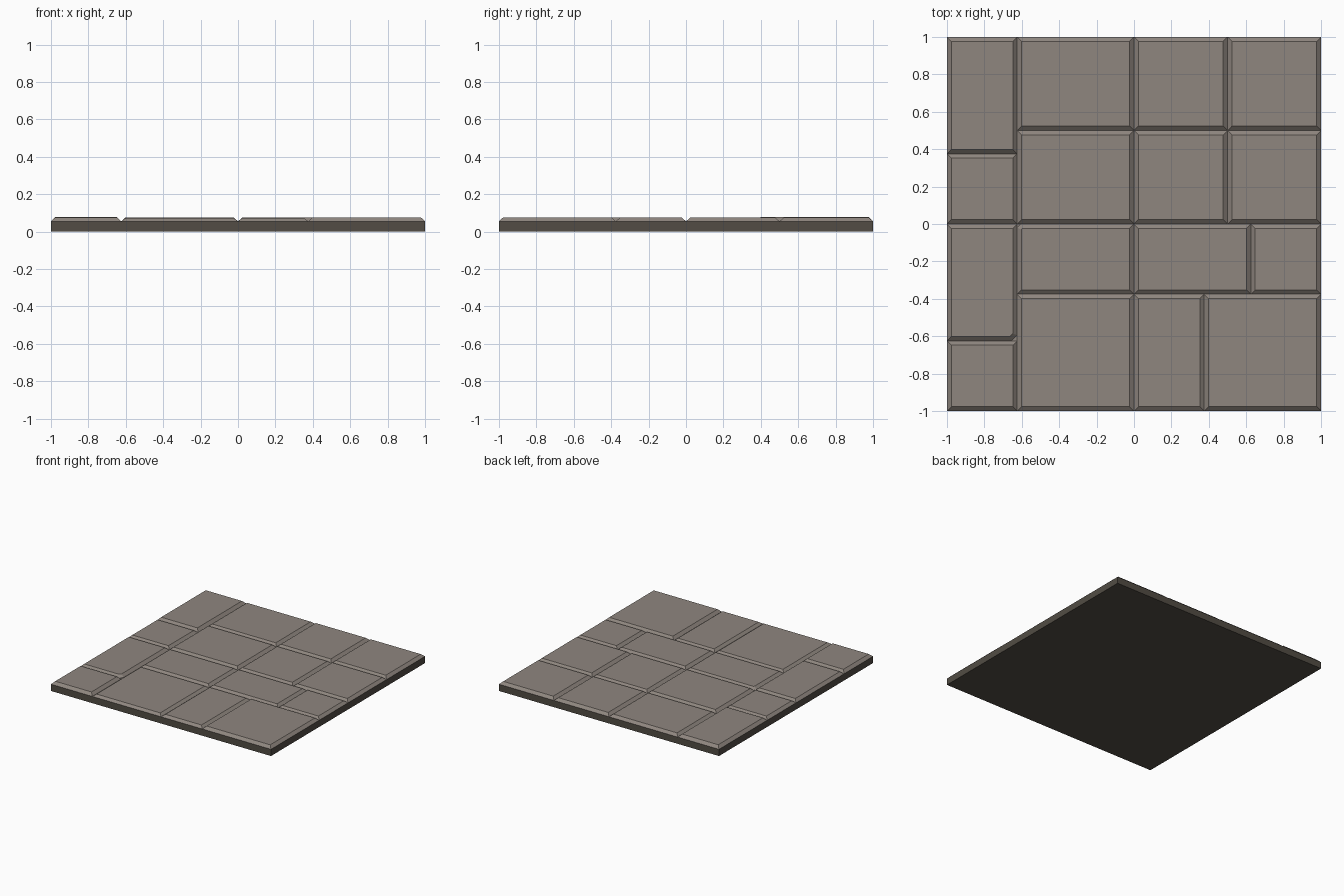
import bpy, bmesh
from mathutils import Vector

if "Cube" in bpy.data.objects:
    bpy.data.objects.remove(bpy.data.objects["Cube"])

BASE_Z = 0.055   # height of the slab, also the bottom of the grooves
BEVEL = 0.023    # width of the sloped tile edges


def material(name, rgb):
    m = bpy.data.materials.new(name)
    m.diffuse_color = (*rgb, 1)
    m.use_nodes = True
    m.node_tree.nodes["Principled BSDF"].inputs["Base Color"].default_value = m.diffuse_color
    return m


stone = material("warm grey stone", (0.275, 0.240, 0.213))
dark = material("dark stone", (0.085, 0.073, 0.058))


def finish(bm, name, mat):
    me = bpy.data.meshes.new(name)
    bm.normal_update()
    bm.to_mesh(me)
    bm.free()
    me.materials.append(mat)
    ob = bpy.data.objects.new(name, me)
    bpy.context.collection.objects.link(ob)
    return ob


def inset(pts, d):
    """Inset a convex counter-clockwise outline by d."""
    out = []
    for i, p in enumerate(pts):
        a = (p - pts[i - 1]).normalized()
        b = (pts[(i + 1) % len(pts)] - p).normalized()
        na, nb = Vector((-a.y, a.x)), Vector((-b.y, b.x))
        out.append(p + (na + nb) * d / (1 + na.dot(nb)))
    return out


def tile(name, x0, x1, y0, y1, top, chip=None, size=0.03):
    corners = [Vector(c) for c in ((x0, y0), (x1, y0), (x1, y1), (x0, y1))]
    bm = bmesh.new()
    pts = []
    for i, c in enumerate(corners):
        if i == chip:
            # broken corner, with a sliver of flat stone left in the groove
            a = c + (corners[i - 1] - c).normalized() * size
            b = c + (corners[(i + 1) % 4] - c).normalized() * size
            pts += [a, b]
            bm.faces.new([bm.verts.new((*p, BASE_Z)) for p in (a, c, b)])
        else:
            pts.append(c)
    low = [bm.verts.new((*p, BASE_Z)) for p in pts]
    high = [bm.verts.new((*p, top)) for p in inset(pts, BEVEL)]
    bm.faces.new(high)
    for i in range(len(pts)):
        j = (i + 1) % len(pts)
        bm.faces.new((low[i], low[j], high[j], high[i]))
    return finish(bm, name, stone)


# slab under the tiles (its top is fully covered by them)
bm = bmesh.new()
bmesh.ops.create_cube(bm, size=1)
for v in bm.verts:
    v.co = (v.co.x * 2, v.co.y * 2, (v.co.z + 0.5) * BASE_Z)
bm.normal_update()
bmesh.ops.delete(bm, geom=[f for f in bm.faces if f.normal.z > 0.5], context='FACES_ONLY')
finish(bm, "base_slab", dark)

# narrow left column: edges along y, then a height for each tile
ys = (-1, -0.625, 0, 0.375, 1)
for i, h in enumerate((0.077, 0.076, 0.075, 0.078)):
    tile(f"left_tile_{i + 1}", -1, -0.625, ys[i], ys[i + 1], h, chip=1 if i == 1 else None)

# rows on the right: y range, x edges, heights
rows = [
    (-1, -0.375, (-0.625, 0, 0.375, 1), (0.072, 0.073, 0.077)),
    (-0.375, 0, (-0.625, 0, 0.625, 1), (0.074, 0.075, 0.075)),
    (0, 0.5, (-0.625, 0, 0.5, 1), (0.076, 0.075, 0.076)),
    (0.5, 1, (-0.625, 0, 0.5, 1), (0.075, 0.076, 0.076)),
]
for r, (y0, y1, xs, hs) in enumerate(rows):
    for i, h in enumerate(hs):
        chipped = r == 1 and i == 0
        tile(f"row_{r + 1}_tile_{i + 1}", xs[i], xs[i + 1], y0, y1, h,
             chip=3 if chipped else None, size=0.02)
